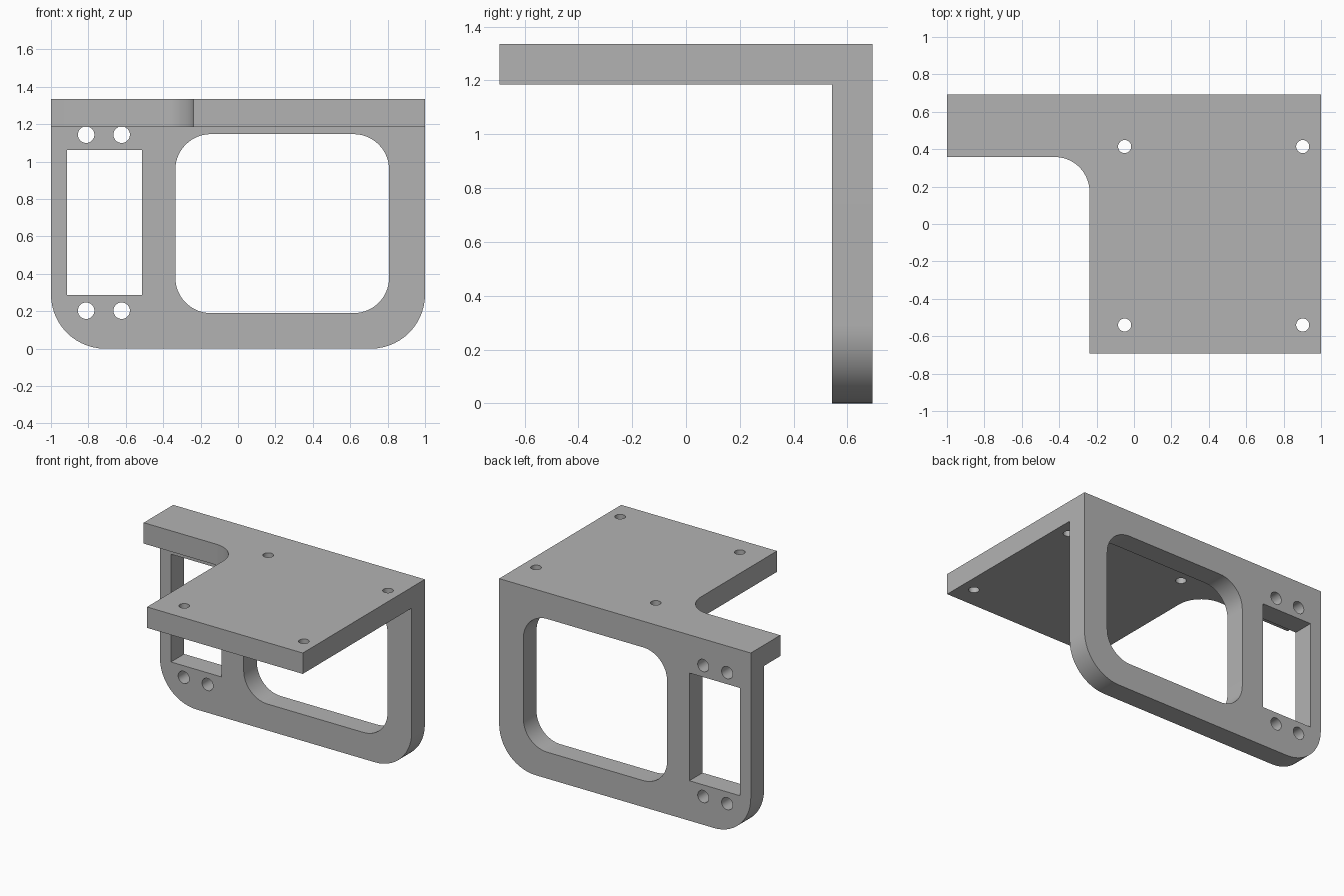
import bpy
import math
from mathutils import Vector, Matrix

cube = bpy.data.objects.get("Cube")
if cube:
    bpy.data.objects.remove(cube, do_unlink=True)

GREY = (0.45, 0.45, 0.45, 1)
grey = bpy.data.materials.new("plain grey")
grey.use_nodes = True
grey.diffuse_color = GREY
grey.node_tree.nodes["Principled BSDF"].inputs["Base Color"].default_value = GREY

THICK = 0.15
HEIGHT = 1.335
DEPTH = 0.693        # half depth
INNER = DEPTH - THICK


def rounded(corners, steps=14):
    """Outline from (x, y, radius) corners, each right angle replaced by an arc."""
    points = []
    for i, (x, y, r) in enumerate(corners):
        p = Vector((x, y))
        if r == 0:
            points.append(p)
            continue
        a = (Vector(corners[i - 1][:2]) - p).normalized() * r
        b = (Vector(corners[(i + 1) % len(corners)][:2]) - p).normalized() * r
        for k in range(steps + 1):
            t = math.pi / 2 * k / steps
            points.append(p + a * (1 - math.sin(t)) + b * (1 - math.cos(t)))
    return points


def box(x0, x1, y0, y1, r=0):
    return rounded([(x0, y0, r), (x1, y0, r), (x1, y1, r), (x0, y1, r)])


def circle(x, y, r, sides=32):
    return [Vector((x + r * math.cos(math.tau * k / sides),
                    y + r * math.sin(math.tau * k / sides))) for k in range(sides)]


def slab(name, outlines, matrix):
    """Filled outline with holes, extruded to the plate thickness."""
    curve = bpy.data.curves.new(name, "CURVE")
    curve.dimensions = "2D"
    curve.fill_mode = "BOTH"
    curve.extrude = THICK / 2
    for outline in outlines:
        spline = curve.splines.new("POLY")
        spline.points.add(len(outline) - 1)
        for point, co in zip(spline.points, outline):
            point.co = (co.x, co.y, 0, 1)
        spline.use_cyclic_u = True
    obj = bpy.data.objects.new(name, curve)
    bpy.context.collection.objects.link(obj)
    bpy.ops.object.select_all(action="DESELECT")
    obj.select_set(True)
    bpy.context.view_layer.objects.active = obj
    bpy.ops.object.convert(target="MESH")
    obj = bpy.context.object
    obj.name = name
    obj.data.transform(matrix)
    # Weld the caps to the side walls
    bpy.ops.object.mode_set(mode="EDIT")
    bpy.ops.mesh.select_all(action="SELECT")
    bpy.ops.mesh.remove_doubles(threshold=0.0001)
    bpy.ops.mesh.normals_make_consistent(inside=False)
    bpy.ops.object.mode_set(mode="OBJECT")
    obj.data.materials.clear()
    obj.data.materials.append(grey)
    bpy.ops.object.shade_smooth_by_angle(angle=math.radians(30))
    return obj


# Upright back wall: rounded lower corners, large window, slot and four screw holes
wall = [rounded([(-1, 0, 0.29), (1, 0, 0.29), (1, HEIGHT, 0), (-1, HEIGHT, 0)]),
        box(-0.335, 0.808, 0.19, 1.147, 0.19),
        box(-0.913, -0.512, 0.287, 1.061)]
wall += [circle(x, z, 0.044) for x in (-0.812, -0.622) for z in (0.203, 1.144)]
slab("back_wall", wall,
     Matrix.Translation((0, DEPTH - THICK / 2, 0)) @ Matrix.Rotation(math.pi / 2, 4, "X"))

# Horizontal top plate, meeting the wall, with a filleted notch and four mounting holes
plate = [rounded([(-1, INNER, 0), (-1, 0.358, 0), (-0.238, 0.358, 0.185),
                  (-0.238, -DEPTH, 0), (1, -DEPTH, 0), (1, INNER, 0)])]
plate += [circle(x, y, 0.035) for x in (-0.05, 0.902) for y in (-0.54, 0.414)]
slab("top_plate", plate, Matrix.Translation((0, 0, HEIGHT - THICK / 2)))
